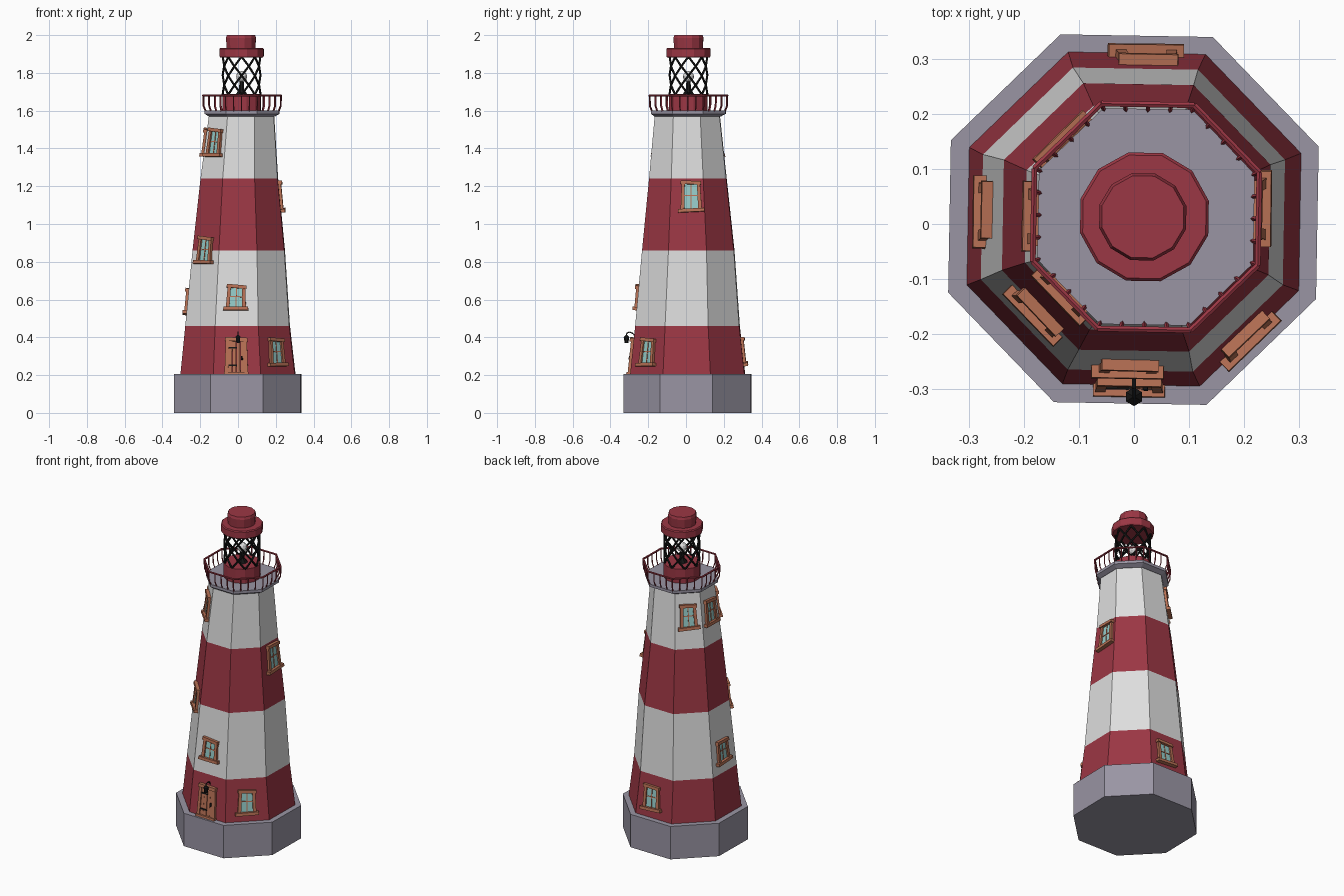
import bpy, bmesh, math
from mathutils import Vector, Matrix

if "Cube" in bpy.data.objects:
    bpy.data.objects.remove(bpy.data.objects["Cube"])

def material(name, rgb):
    m = bpy.data.materials.new(name)
    m.diffuse_color = (*rgb, 1)
    m.use_nodes = True
    m.node_tree.nodes["Principled BSDF"].inputs["Base Color"].default_value = m.diffuse_color
    return m

RED = material("red paint", (0.33, 0.038, 0.058))
WHITE = material("white paint", (0.73, 0.73, 0.73))
GREY = material("grey stone", (0.32, 0.30, 0.37))
BROWN = material("brown wood", (0.48, 0.165, 0.09))
TEAL = material("teal glass", (0.30, 0.60, 0.58))
BLACK = material("black iron", (0.008, 0.008, 0.008))

def finish(name, bm, mats):
    bmesh.ops.recalc_face_normals(bm, faces=bm.faces)
    me = bpy.data.meshes.new(name)
    bm.to_mesh(me)
    bm.free()
    for m in mats:
        me.materials.append(m)
    ob = bpy.data.objects.new(name, me)
    bpy.context.collection.objects.link(ob)
    return ob

ROT = math.radians(-1)

def ring_point(z, cx, cy, r, i, n):
    a = ROT + math.tau * (i + 0.5) / n
    return Vector((cx + r * math.cos(a), cy + r * math.sin(a), z))

def loft(name, rings, n, mats, stripes=None):
    """Stack n-sided rings (z, cx, cy, r) into a closed solid."""
    bm = bmesh.new()
    vs = [[bm.verts.new(ring_point(*r, i, n)) for i in range(n)] for r in rings]
    for k in range(len(rings) - 1):
        for i in range(n):
            j = (i + 1) % n
            f = bm.faces.new((vs[k][i], vs[k][j], vs[k + 1][j], vs[k + 1][i]))
            f.material_index = stripes[k] if stripes else 0
    bm.faces.new(vs[0][::-1])
    bm.faces.new(vs[-1])
    return finish(name, bm, mats)

def rod(bm, a, b, r, sides=5):
    a, b = Vector(a), Vector(b)
    d = b - a
    mat = Matrix.Translation((a + b) / 2) @ d.to_track_quat('Z', 'Y').to_matrix().to_4x4()
    bmesh.ops.create_cone(bm, cap_ends=True, segments=sides, radius1=r, radius2=r,
                          depth=d.length, matrix=mat)

# Tower: base plinth and striped octagonal body
TOWER = [(0.20, 0.0, 0.009, 0.328), (0.46, -0.002, 0.008, 0.298), (0.86, 0.004, 0.012, 0.263),
         (1.24, 0.007, 0.01, 0.221), (1.58, 0.019, 0.007, 0.185)]
loft("base_plinth", [(0, -0.001, 0.008, 0.363), (0.205, -0.001, 0.008, 0.363)], 8, [GREY])
loft("tower_body", TOWER, 8, [RED, WHITE], [0, 1, 0, 1])

def wall_point(angle, z):
    """Middle of a tower face at height z."""
    for lo, hi in zip(TOWER, TOWER[1:]):
        if z <= hi[0] or hi is TOWER[-1]:
            t = (z - lo[0]) / (hi[0] - lo[0])
            _, cx, cy, r = [p + (q - p) * t for p, q in zip(lo, hi)]
            ap = r * math.cos(math.pi / 8)
            return Vector((cx + ap * math.cos(angle), cy + ap * math.sin(angle), z))

def wall_matrix(deg, z, u=0, roll=0):
    """Frame on a tower face: x sideways, y up the slope, z outwards."""
    a = math.radians(deg) + ROT
    t = Vector((-math.sin(a), math.cos(a), 0))
    up = (wall_point(a, z + 0.06) - wall_point(a, z - 0.06)).normalized()
    up = (up - t * up.dot(t)).normalized()
    m = Matrix((t, up, t.cross(up))).transposed().to_4x4()
    return Matrix.Translation(wall_point(a, z) + t * u) @ m @ Matrix.Rotation(math.radians(roll), 4, 'Z')

def slab(bm, x, y, w, h, z0, z1, idx=0, tilt=0):
    mat = (Matrix.Translation((x, y, (z0 + z1) / 2)) @ Matrix.Rotation(math.radians(tilt), 4, 'Z')
           @ Matrix.Diagonal((w, h, z1 - z0, 1)))
    vs = bmesh.ops.create_cube(bm, size=1, matrix=mat)["verts"]
    for f in {f for v in vs for f in v.link_faces}:
        f.material_index = idx

def place(bm, m, taper):
    for v in bm.verts:
        v.co.x *= 1 - taper * v.co.y
    bm.transform(m)

# Windows: crooked wooden frame, sill, lintel, glass and glazing bars
def window(name, deg, z, u=0, roll=0, w=0.10, h=0.15):
    bm = bmesh.new()
    b = 0.018
    slab(bm, 0, 0, w - b, h - b, -0.01, 0.005, 1)
    slab(bm, 0, 0, 0.005, h - b, -0.01, 0.008)
    slab(bm, 0, 0.005, w - b, 0.005, -0.01, 0.008)
    for s in (-1, 1):
        slab(bm, s * (w - b) / 2, 0, b, h - b, -0.01, 0.014)
    slab(bm, 0, (h - b) / 2, w + 0.012, b, -0.01, 0.02, 0, -3)
    slab(bm, 0, -(h - b) / 2, w + 0.024, b, -0.01, 0.023, 0, 2)
    place(bm, wall_matrix(deg, z, u, roll), 1.1)
    finish(name, bm, [BROWN, TEAL])

window("window_front", -90, 0.61, -0.005, -2, 0.10, 0.135)
window("window_front_right", -45, 0.32, 0, -1)
window("window_front_left_low", -135, 0.86, 0, -2, 0.10, 0.145)
window("window_front_left_high", -135, 1.43, 0, -2, 0.095, 0.15)
window("window_left_low", 180, 0.59, -0.01, 2, 0.10, 0.14)
window("window_left_high", 180, 1.43, 0, -2, 0.095, 0.15)
window("window_back_left", 135, 1.43, 0, 2, 0.095, 0.15)
window("window_right", 0, 1.145, 0.02, 1, 0.105, 0.165)
window("window_back", 90, 0.325, -0.02, 2, 0.105, 0.15)

# Door: planks, frame, lintel, step and iron fittings
bm = bmesh.new()
for i in range(4):
    slab(bm, (i - 1.5) * 0.021, -0.005, 0.019, 0.17, -0.01, 0.008 + 0.002 * (i % 2))
for s in (-1, 1):
    slab(bm, s * 0.05, 0, 0.018, 0.18, -0.01, 0.015)
slab(bm, 0, 0.088, 0.124, 0.02, -0.01, 0.022, 0, -2)
slab(bm, 0, -0.092, 0.124, 0.014, -0.01, 0.022)
for y in (-0.05, 0.045):
    slab(bm, -0.018, y, 0.045, 0.008, 0, 0.013, 1)
slab(bm, 0.03, -0.01, 0.008, 0.02, 0, 0.018, 1)
place(bm, wall_matrix(-90, 0.30, -0.003), 0.6)
finish("front_door", bm, [BROWN, BLACK])

# Lantern hanging on a bracket above the door
bm = bmesh.new()
path = [(0, -0.26, 0.39), (0, -0.28, 0.42), (0, -0.30, 0.428), (0, -0.315, 0.42), (0, -0.315, 0.40)]
for p, q in zip(path, path[1:]):
    rod(bm, p, q, 0.0035)
for r1, r2, z0, z1 in ((0.010, 0.014, 0.37, 0.40), (0.017, 0.004, 0.40, 0.413)):
    bmesh.ops.create_cone(bm, cap_ends=True, segments=6, radius1=r1, radius2=r2, depth=z1 - z0,
                          matrix=Matrix.Translation((0, -0.315, (z0 + z1) / 2)))
finish("door_lantern", bm, [BLACK])

# Gallery floor and railing
GX, GY = 0.022, 0.013
loft("gallery_floor", [(1.57, 0.02, 0.009, 0.19), (1.583, GX, GY, 0.213), (1.60, GX, GY, 0.213)], 8, [GREY])
bm = bmesh.new()
for i in range(8):
    foot = [ring_point(1.592, GX, GY, 0.207, i + k, 8) for k in (0, 1)]
    knee = [ring_point(1.625, GX, GY, 0.221, i + k, 8) for k in (0, 1)]
    head = [ring_point(1.68, GX, GY, 0.222, i + k, 8) for k in (0, 1)]
    rod(bm, *head, 0.006, 6)
    for k in range(4):
        a, b, c = (p[0].lerp(p[1], k / 4) for p in (foot, knee, head))
        rod(bm, a, b, 0.0038, 4)
        rod(bm, b, c, 0.0038, 4)
finish("gallery_railing", bm, [RED])

# Lamp room: drum, iron lattice, lamp, roof
LX, LY = 0.019, 0.013
loft("lamp_room_drum", [(1.595, LX, LY, 0.105), (1.688, LX, LY, 0.105)], 12, [RED])
bm = bmesh.new()
steps, z0, z1 = 4, 1.685, 1.885
def lattice_point(i, k, s):
    a = math.tau * i / 8 + s * math.pi / 2 * k / steps
    return (LX + 0.1 * math.cos(a), LY + 0.1 * math.sin(a), z0 + (z1 - z0) * k / steps)
for i in range(8):
    for s in (-1, 1):
        for k in range(steps):
            rod(bm, lattice_point(i, k, s), lattice_point(i, k + 1, s), 0.006)
finish("lamp_room_lattice", bm, [BLACK])
loft("lamp_stand", [(1.685, LX, LY, 0.035), (1.71, LX, LY, 0.015), (1.755, LX, LY, 0.012)], 8, [BLACK])
bm = bmesh.new()
bmesh.ops.create_icosphere(bm, subdivisions=2, radius=0.03, matrix=Matrix.Translation((LX, LY, 1.78)))
finish("lamp_bulb", bm, [WHITE])
loft("roof_rim", [(1.882, LX, LY, 0.117), (1.89, LX, LY, 0.121), (1.926, LX, LY, 0.121), (1.932, LX, LY, 0.116)], 12, [RED])
loft("roof_cap", [(1.925, LX - 0.003, LY, 0.078), (1.985, LX - 0.003, LY, 0.082), (2.0, LX - 0.003, LY, 0.077)], 12, [RED])
